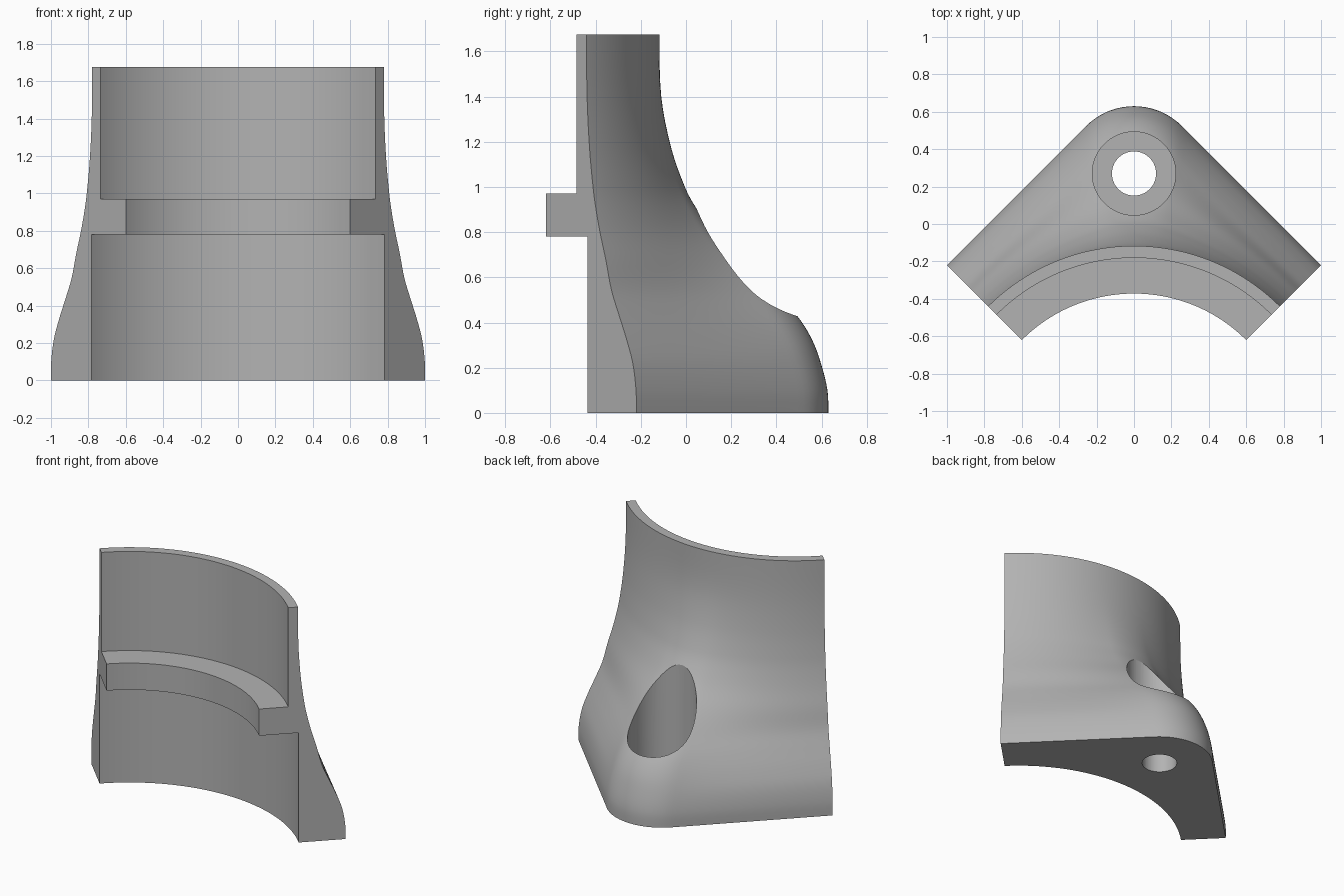
import bpy, bmesh, math

cube = bpy.data.objects.get("Cube")
if cube:
    bpy.data.objects.remove(cube)

AXIS_Y = -1.22      # centre of the round socket
HEIGHT = 1.675
TOP_R = 1.103       # outer radius at the top
SIDE = 1.414        # half width of the square base
CORNER_R = 0.362    # rounding of the base corner
HOLE_Y = 0.27

mat = bpy.data.materials.new("plain grey")
mat.use_nodes = True
grey = (0.45, 0.45, 0.45, 1)
mat.diffuse_color = grey
mat.node_tree.nodes["Principled BSDF"].inputs["Base Color"].default_value = grey

# Height, taper on the corner, taper on the cut ends
TAPER = [(0, 0, 0), (.1, .005, .005), (.22, .044, .07), (.33, .1, .2),
         (.435, .19, .35), (.545, .33, .5), (.68, .52, .615), (.8, .68, .73),
         (.915, .79, .82), (1.0, .85, .87), (1.17, .93, .94), (1.4, .99, .99),
         (HEIGHT, 1, 1)]


def slope(i, col):
    a, b = TAPER[max(i - 1, 0)], TAPER[min(i + 1, len(TAPER) - 1)]
    return 0 if i in (0, len(TAPER) - 1) else (b[col] - a[col]) / (b[0] - a[0])


def taper(i, t, col):
    """Smooth blend between two rows of the taper."""
    a, b = TAPER[i], TAPER[i + 1]
    d = b[0] - a[0]
    h = t * t * (3 - 2 * t)
    return (a[col] * (1 - h) + b[col] * h
            + d * slope(i, col) * t * (1 - t) ** 2
            - d * slope(i + 1, col) * t * t * (1 - t))


def base_radius(ang):
    """Distance from the axis to the rounded square base."""
    centre = (SIDE - CORNER_R) * math.sqrt(2)
    tangent = math.atan2(CORNER_R, 2 * SIDE - CORNER_R)
    if abs(ang) < tangent:
        return centre * math.cos(ang) + math.sqrt(
            CORNER_R ** 2 - (centre * math.sin(ang)) ** 2)
    return SIDE / math.cos(math.pi / 4 - abs(ang))


def section(ang):
    """Closed outline of the wall at one angle: (radius, height) pairs."""
    r0 = base_radius(ang)
    corner = SIDE * math.sqrt(2) - CORNER_R * (math.sqrt(2) - 1)
    w = (corner - r0) / (corner - SIDE)
    pts = []
    steps = 4
    for i in range(len(TAPER) - 1):
        for k in range(steps):
            t = k / steps
            s = taper(i, t, 1) * (1 - w) + taper(i, t, 2) * w
            z = TAPER[i][0] * (1 - t) + TAPER[i + 1][0] * t
            pts.append((r0 + (TOP_R - r0) * s, z))
    pts.append((TOP_R, HEIGHT))
    # Inner side: thin upper wall, ledge, wide lower socket
    pts += [(1.039, HEIGHT), (1.039, .97), (.848, .97), (.848, .78),
            (1.108, .78), (1.108, 0)]
    return pts


# Wall swept through a quarter turn
bm = bmesh.new()
rows = []
COUNT = 96
for j in range(COUNT + 1):
    ang = math.radians(-45 + 90 * j / COUNT)
    rows.append([bm.verts.new((r * math.sin(ang), AXIS_Y + r * math.cos(ang), z))
                 for r, z in section(ang)])
for a, b in zip(rows, rows[1:]):
    for i in range(len(a)):
        n = (i + 1) % len(a)
        bm.faces.new((a[i], a[n], b[n], b[i]))
bm.faces.new(rows[0])
bm.faces.new(rows[-1])
bmesh.ops.recalc_face_normals(bm, faces=bm.faces)
mesh = bpy.data.meshes.new("corner_foot")
bm.to_mesh(mesh)
bm.free()
foot = bpy.data.objects.new("corner_foot", mesh)
bpy.context.collection.objects.link(foot)
mesh.materials.append(mat)


# Screw hole and its wide counterbore
def drill(name, radius, low, high):
    bpy.ops.mesh.primitive_cylinder_add(
        vertices=64, radius=radius, depth=high - low,
        location=(0, HOLE_Y, (low + high) / 2))
    tool = bpy.context.object
    tool.name = name
    tool.hide_render = True
    tool.data.materials.append(mat)
    mod = foot.modifiers.new(name, "BOOLEAN")
    mod.operation = "DIFFERENCE"
    mod.solver = "EXACT"
    mod.object = tool
    bpy.context.view_layer.objects.active = foot
    bpy.ops.object.modifier_apply(modifier=name)
    bpy.data.objects.remove(tool)


drill("counterbore", 0.223, 0.16, 2.0)
drill("screw_hole", 0.118, -0.5, 1.0)

bpy.ops.object.select_all(action="DESELECT")
foot.select_set(True)
bpy.context.view_layer.objects.active = foot
bpy.ops.object.shade_smooth_by_angle(angle=math.radians(30))
